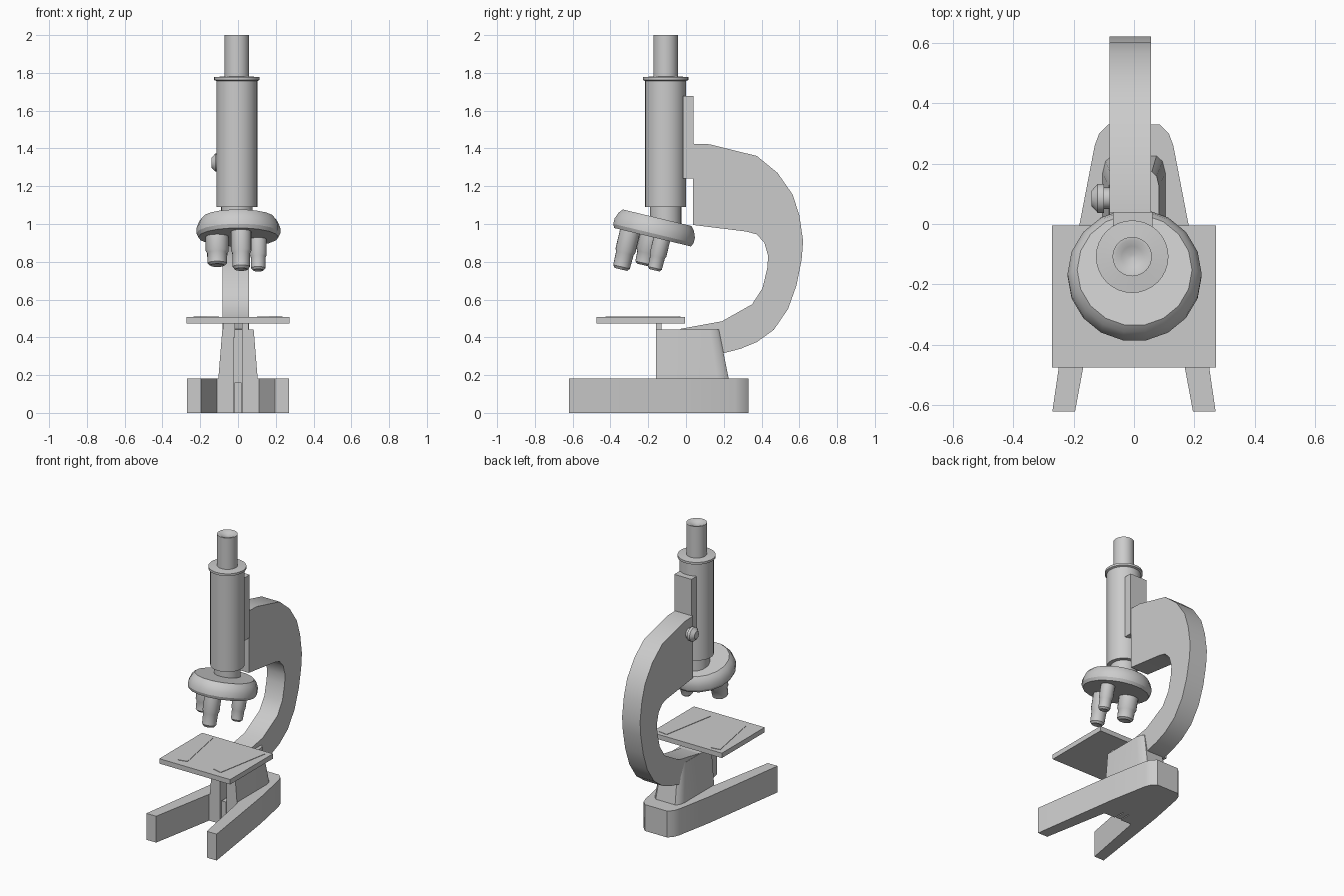
import bpy, bmesh, math
from mathutils import Matrix, Vector

cube = bpy.data.objects.get("Cube")
if cube:
    bpy.data.objects.remove(cube, do_unlink=True)

grey = bpy.data.materials.new("plain_grey")
grey.use_nodes = True
grey.diffuse_color = (0.6, 0.6, 0.6, 1)
grey.node_tree.nodes["Principled BSDF"].inputs["Base Color"].default_value = (0.6, 0.6, 0.6, 1)


def finish(name, bm, matrix=None, angle=35):
    """Turn a bmesh into a shaded, coloured object."""
    bmesh.ops.recalc_face_normals(bm, faces=bm.faces)
    if matrix:
        bm.transform(matrix)
    mesh = bpy.data.meshes.new(name)
    bm.to_mesh(mesh)
    bm.free()
    mesh.materials.append(grey)
    obj = bpy.data.objects.new(name, mesh)
    bpy.context.collection.objects.link(obj)
    bpy.ops.object.select_all(action='DESELECT')
    obj.select_set(True)
    bpy.context.view_layer.objects.active = obj
    bpy.ops.object.shade_smooth_by_angle(angle=math.radians(angle))
    return obj


def prism(points, offset):
    """Extrude a closed outline of 3D points along an offset."""
    bm = bmesh.new()
    face = bm.faces.new([bm.verts.new(p) for p in points])
    out = bmesh.ops.extrude_face_region(bm, geom=[face], use_keep_orig=True)
    top = [g for g in out["geom"] if isinstance(g, bmesh.types.BMVert)]
    bmesh.ops.translate(bm, verts=top, vec=Vector(offset))
    return bm, top


def box(name, lo, hi):
    outline = [(lo[0], lo[1], lo[2]), (hi[0], lo[1], lo[2]),
               (hi[0], hi[1], lo[2]), (lo[0], hi[1], lo[2])]
    bm, _ = prism(outline, (0, 0, hi[2] - lo[2]))
    return finish(name, bm)


def lathe(name, profile, matrix, sides=32, angle=35):
    """Revolve (radius, height) pairs, capping both ends."""
    bm = bmesh.new()
    rings = []
    for r, z in profile:
        rings.append([bm.verts.new((r * math.cos(math.tau * i / sides),
                                    r * math.sin(math.tau * i / sides), z))
                      for i in range(sides)])
    for a, b in zip(rings, rings[1:]):
        for i in range(sides):
            j = (i + 1) % sides
            bm.faces.new((a[i], a[j], b[j], b[i]))
    bm.faces.new(rings[0])
    bm.faces.new(rings[-1])
    return finish(name, bm, matrix, angle)


# Forked base with rounded heel and a slot in the crotch
half = [(0.025, -0.08), (0.025, -0.16), (0.11, -0.16), (0.195, -0.62),
        (0.27, -0.62), (0.18, 0), (0.13, 0.26), (0.115, 0.3), (0.085, 0.33)]
outline = half + [(-x, y) for x, y in reversed(half)]
bm, _ = prism([(x, y, 0) for x, y in outline], (0, 0, 0.183))
finish("base", bm)

# Tapered slotted pillar
half = [(0.025, -0.08), (0.025, -0.16), (0.105, -0.16), (0.105, 0.17),
        (0.095, 0.21), (0.075, 0.228)]
outline = half + [(-x, y) for x, y in reversed(half)]
bm, top = prism([(x, y, 0.17) for x, y in outline], (0, 0, 0.272))
for v in top:
    if abs(v.co.x) > 0.05:
        v.co.x *= 0.79
        v.co.y = -0.16 + (v.co.y + 0.16) * 0.86
finish("pillar", bm)
box("slot_bar", (-0.018, -0.155, 0), (0.018, -0.07, 0.16))

# Stage, its brackets and the two thin clips
box("stage", (-0.272, -0.475, 0.473), (0.272, -0.005, 0.507))
for name, x0, x1 in (("bracket_right", -0.08, -0.015), ("bracket_left", 0.02, 0.056)):
    box(name, (x0, -0.16, 0.40), (x1, -0.13, 0.48))
for name, s in (("clip_right", -1), ("clip_left", 1)):
    clip = [(0.235, -0.04), (0.17, -0.03), (0.1, -0.41), (0.165, -0.425)]
    bm, _ = prism([(s * x, y, 0.505) for x, y in clip], (0, 0, 0.005))
    finish(name, bm)

# Curved arm
arm = [(-0.03, 0.445), (0.19, 0.485), (0.35, 0.575), (0.405, 0.66), (0.43, 0.765),
       (0.435, 0.83), (0.415, 0.9), (0.375, 0.945), (0.32, 0.96), (0.037, 0.995),
       (0.037, 1.425), (0.125, 1.422), (0.375, 1.36), (0.485, 1.27), (0.565, 1.155),
       (0.6, 1.045), (0.62, 0.91), (0.612, 0.81), (0.585, 0.675), (0.54, 0.55),
       (0.465, 0.44), (0.375, 0.375), (0.29, 0.34), (0.195, 0.315), (-0.03, 0.315)]
bm, _ = prism([(-0.081, y, z) for y, z in arm], (0.138, 0, 0))
finish("arm", bm)

# Rack plate joining the arm and tube
box("rack_plate", (-0.07, -0.015, 1.24), (0.062, 0.04, 1.677))

# Focus knob on the right of the arm
knob = Matrix.Translation((-0.075, 0.085, 1.325)) @ Matrix.Rotation(-math.pi / 2, 4, 'Y')
lathe("focus_knob", [(0.035, 0), (0.035, 0.025), (0.048, 0.025),
                     (0.048, 0.045), (0.025, 0.066)], knob, 16)

# Tube with neck, flange and dished eyepiece
lathe("tube", [(0.083, 0.98), (0.083, 1.09), (0.108, 1.09), (0.108, 1.757),
               (0.12, 1.762), (0.12, 1.777), (0.065, 1.782), (0.065, 2.0),
               (0.055, 2.0), (0.035, 1.99), (0.006, 1.982)],
      Matrix.Translation((-0.006, -0.108, 0)))

# Tilted nosepiece turret
tilt = Matrix.Translation((0.002, -0.177, 0.93)) @ Matrix.Rotation(math.radians(-13.5), 4, 'X')
lathe("turret", [(0.212, 0), (0.222, 0.02), (0.222, 0.05), (0.208, 0.085), (0.19, 0.106)],
      tilt, 18, 25)

# Three objectives: position on the turret, length, radius
for name, x, y, length, r in (("objective_front", 0.015, -0.123, 0.205, 0.054),
                              ("objective_right", -0.112, -0.008, 0.155, 0.061),
                              ("objective_left", 0.105, 0.05, 0.168, 0.045)):
    lathe(name, [(r, 0.02), (r, -length * 0.5), (r * 0.88, -length * 0.57),
                 (r * 0.84, -length * 0.93), (r * 0.62, -length), (r * 0.3, -length * 0.97)],
          tilt @ Matrix.Translation((x, y, 0)), 20)
